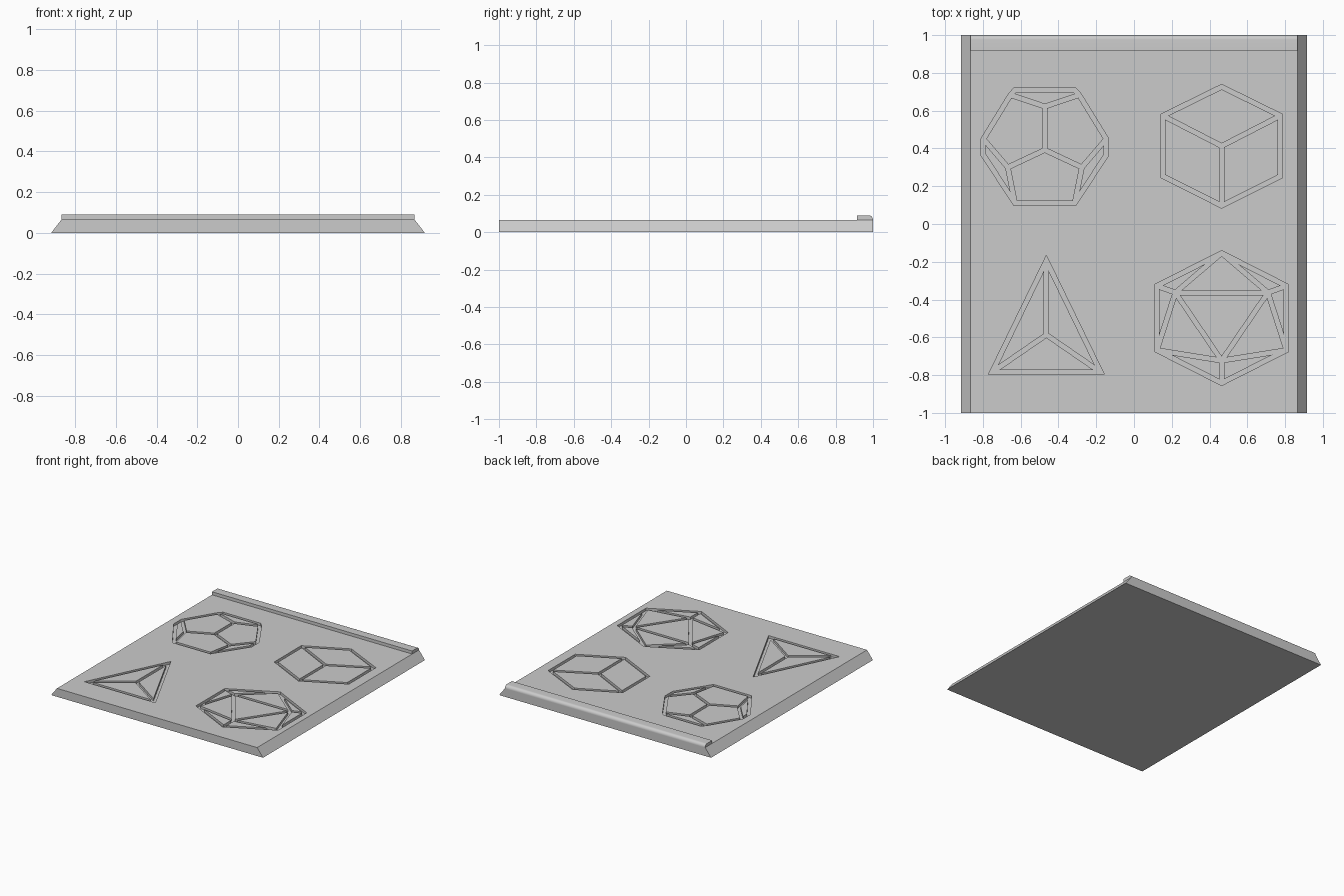
import bpy, bmesh, math
from mathutils import Vector

cube = bpy.data.objects.get("Cube")
if cube:
    bpy.data.objects.remove(cube)

TOP, FLOOR, HALF_BAR = 0.066, 0.046, 0.012

grey = bpy.data.materials.new("plain_grey")
grey.use_nodes = True
grey.diffuse_color = (0.6, 0.6, 0.6, 1)
grey.node_tree.nodes["Principled BSDF"].inputs["Base Color"].default_value = grey.diffuse_color


def prisms(name, outlines, start, end, place):
    """Extrude each 2D outline from start to end; place maps (u, v, w) to a point."""
    bm = bmesh.new()
    for outline in outlines:
        low = [bm.verts.new(place(u, v, start)) for u, v in outline]
        high = [bm.verts.new(place(u, v, end)) for u, v in outline]
        bm.faces.new(low[::-1])
        bm.faces.new(high)
        for i in range(len(low)):
            j = (i + 1) % len(low)
            bm.faces.new((low[i], low[j], high[j], high[i]))
    bmesh.ops.recalc_face_normals(bm, faces=bm.faces)
    mesh = bpy.data.meshes.new(name)
    bm.to_mesh(mesh)
    bm.free()
    mesh.materials.append(grey)
    obj = bpy.data.objects.new(name, mesh)
    bpy.context.collection.objects.link(obj)
    return obj


def inset(outline, dist):
    """Move every side of a convex outline inward (negative: outward)."""
    pts = [Vector(p) for p in outline]
    n = len(pts)
    if sum(pts[i - 1].cross(pts[i]) for i in range(n)) < 0:
        pts.reverse()
    result = []
    for i in range(n):
        a = (pts[i] - pts[i - 1]).normalized()
        b = (pts[(i + 1) % n] - pts[i]).normalized()
        na, nb = Vector((-a.y, a.x)), Vector((-b.y, b.x))
        result.append(pts[i] + (na + nb) * dist / (1 + na.dot(nb)))
    return result


def mirror(outline):
    return [(-x, y) for x, y in outline]


def upright(u, v, w):
    return (u, v, w)


# Base plate with sloping left and right sides
plate = prisms("base_plate", [[(-0.917, 0), (0.917, 0), (0.866, TOP), (-0.866, TOP)]],
               -1, 1, lambda u, v, w: (u, w, v))

# Raised lip along the back edge, rounded at the rear
R = 0.024
arc = [(1 - R + R * math.sin(a), 0.09 - R + R * math.cos(a))
       for a in (math.pi / 2 * k / 8 for k in range(9))]
lip = prisms("back_lip", [[(0.915, TOP - 0.004), (0.915, 0.09)] + arc + [(1, TOP - 0.004)]],
             -0.866, 0.866, lambda u, v, w: (w, u, v))


def engrave(name, centre_x, outer, middle_faces, side_faces):
    """Cut a wireframe drawing: one pocket, refilled by an island per drawn face."""
    def shift(outline):
        return [(x + centre_x, y) for x, y in outline]
    # Outer is the left half from top to bottom, closed by its mirror image
    loop = outer + [p for p in mirror(outer)[::-1] if abs(p[0]) > 0.001]
    cutter = prisms(name + "_cutter", [shift(inset(loop, -HALF_BAR))], FLOOR, TOP + 0.05, upright)
    cutter.hide_render = True
    cutter.hide_set(True)
    cut = plate.modifiers.new(name + "_pocket", "BOOLEAN")
    cut.operation, cut.solver, cut.object = "DIFFERENCE", "EXACT", cutter
    faces = middle_faces + side_faces + [mirror(f) for f in side_faces]
    prisms(name + "_islands", [shift(inset(f, HALF_BAR)) for f in faces],
           FLOOR - 0.002, TOP, upright)
    return cutter


cutters = []

# Dodecahedron drawing, back left of the sheet
c, up, low = (0, 0.392), (0, 0.622), (-0.196, 0.3)
shoulder, crown = (-0.182, 0.683), (-0.157, 0.71)
side_hi, side_lo, foot = (-0.325, 0.45), (-0.325, 0.365), (-0.158, 0.11)
cutters.append(engrave(
    "dodecahedron", -0.472, [crown, shoulder, side_hi, side_lo, foot],
    [[up, shoulder, crown] + mirror([crown, shoulder]),
     [c, low, foot] + mirror([foot, low])],
    [[c, up, shoulder, side_hi, low], [low, side_hi, side_lo, foot]]))

# Cube drawing
c, up, hi, lo, down = (0, 0.413), (0, 0.726), (-0.311, 0.573), (-0.311, 0.253), (0, 0.097)
cutters.append(engrave("cube", 0.464, [up, hi, lo, down],
                       [[up, hi, c] + mirror([hi])], [[c, hi, lo, down]]))

# Tetrahedron drawing
c, up, foot = (0, -0.587), (0, -0.194), (-0.288, -0.785)
cutters.append(engrave("tetrahedron", -0.464, [up, foot],
                       [[c, foot] + mirror([foot])], [[c, up, foot]]))

# Icosahedron drawing
up, inner, hi = (0, -0.154), (-0.245, -0.363), (-0.343, -0.328)
lo, down, c = (-0.343, -0.668), (0, -0.842), (0, -0.723)
cutters.append(engrave(
    "icosahedron", 0.464, [up, hi, lo, down],
    [[c, inner] + mirror([inner]), [up, inner] + mirror([inner])],
    [[up, inner, hi], [inner, hi, lo], [inner, lo, c], [c, lo, down]]))

# Apply the pockets and remove the helpers
bpy.ops.object.select_all(action="DESELECT")
plate.select_set(True)
bpy.context.view_layer.objects.active = plate
for mod in list(plate.modifiers):
    bpy.ops.object.modifier_apply(modifier=mod.name)
for cutter in cutters:
    bpy.data.objects.remove(cutter)

# Smooth the rounded lip, keeping its corners sharp
plate.select_set(False)
lip.select_set(True)
bpy.context.view_layer.objects.active = lip
bpy.ops.object.shade_smooth_by_angle(angle=math.radians(30))
